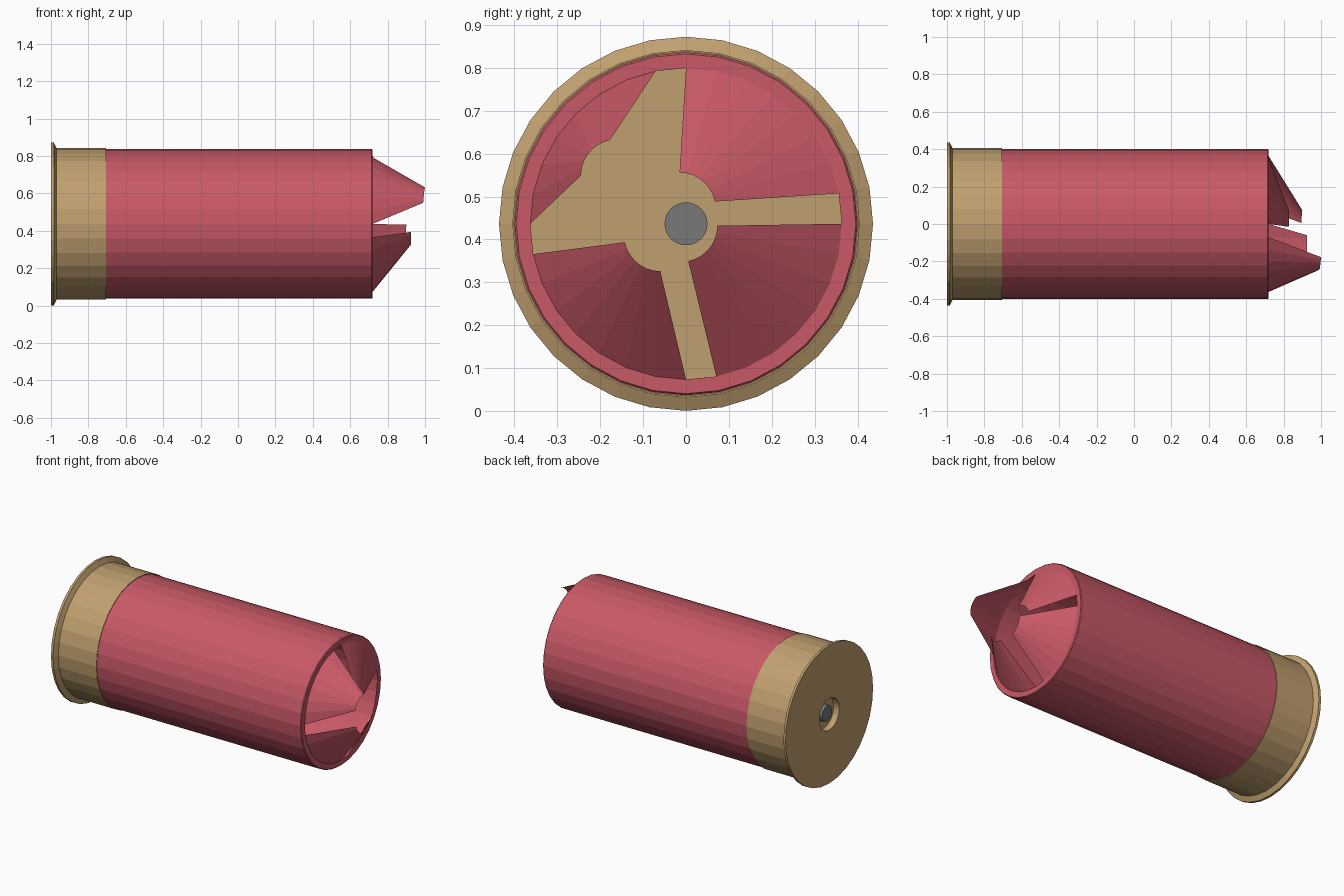
import bpy, bmesh, math

if "Cube" in bpy.data.objects:
    bpy.data.objects.remove(bpy.data.objects["Cube"])

SIDES = 32
ZC = 0.4365  # height of the long axis


def material(name, rgb):
    m = bpy.data.materials.new(name)
    m.diffuse_color = (*rgb, 1)
    m.use_nodes = True
    m.node_tree.nodes["Principled BSDF"].inputs["Base Color"].default_value = m.diffuse_color
    return m


RED = material("red_plastic", (0.58, 0.10, 0.135))
BRASS = material("brass", (0.53, 0.35, 0.16))
GREY = material("steel", (0.19, 0.19, 0.19))


def point(x, r, deg, cy=0.0, cz=ZC):
    a = math.radians(deg)
    return (x, cy + r * math.cos(a), cz + r * math.sin(a))


def finish(name, bm, mat, recalc=True):
    if recalc:
        bmesh.ops.recalc_face_normals(bm, faces=bm.faces)
    me = bpy.data.meshes.new(name)
    bm.to_mesh(me)
    bm.free()
    me.materials.append(mat)
    ob = bpy.data.objects.new(name, me)
    bpy.context.collection.objects.link(ob)
    return ob


def lathe(name, profile, mat, closed=False, cap=()):
    """Revolve (x, radius) points around the long axis."""
    bm = bmesh.new()
    rings = [[bm.verts.new(point(x, r, 360 * i / SIDES)) for i in range(SIDES)]
             for x, r in profile]
    pairs = list(zip(rings, rings[1:]))
    if closed:
        pairs.append((rings[-1], rings[0]))
    for a, b in pairs:
        for i in range(SIDES):
            j = (i + 1) % SIDES
            bm.faces.new((a[i], a[j], b[j], b[i]))
    for k in cap:
        bm.faces.new(rings[k])
    return finish(name, bm, mat)


# Plastic tube, open at the front
lathe("tube", [(-0.96, 0.40), (0.715, 0.40), (0.72, 0.396),
               (0.72, 0.363), (-0.96, 0.363)], RED, closed=True)

# Brass base with flared rim and a recess for the primer, closed inside
lathe("brass_base", [(-0.955, 0.10), (-0.955, 0.405), (-0.705, 0.405 - 0.004),
                     (-0.705, 0.405), (-0.97, 0.405), (-0.985, 0.436),
                     (-1.0, 0.436), (-1.0, 0.10), (-0.96, 0.10)],
      BRASS, cap=(0, -1))

# Primer pin, visible in the recess and from inside the tube
lathe("primer", [(-0.985, 0.05), (-0.95, 0.05)], GREY, cap=(0, -1))

# Four opened crimp petals: each is a ruled strip from the tube mouth to a
# small tip arc. (start angle, tip centre y, z, tip x at start, tip x at end)
STEP = 360 / SIDES
PETALS = [
    (90, -0.015, 0.472, 0.83, 0.83),
    (0, -0.011, 0.432, 0.90, 0.895),
    (-90, -0.060, 0.410, 0.925, 0.925),
    (180, -0.161, 0.549, 0.99, 1.0),
]
for n, (start, cy, cz, x0, x1) in enumerate(PETALS, 1):
    bm = bmesh.new()
    base, tip = [], []
    for i in range(8):
        deg = start - i * STEP
        base.append(bm.verts.new(point(0.72, 0.363, deg)))
        tip.append(bm.verts.new(point(x0 + (x1 - x0) * i / 7, 0.084, deg, cy, cz)))
    for i in range(7):
        bm.faces.new((base[i + 1], base[i], tip[i], tip[i + 1]))
    for f in bm.faces:
        f.normal_update()
        if f.normal.x < 0:
            f.normal_flip()
    finish(f"crimp_petal_{n}", bm, RED, recalc=False)
